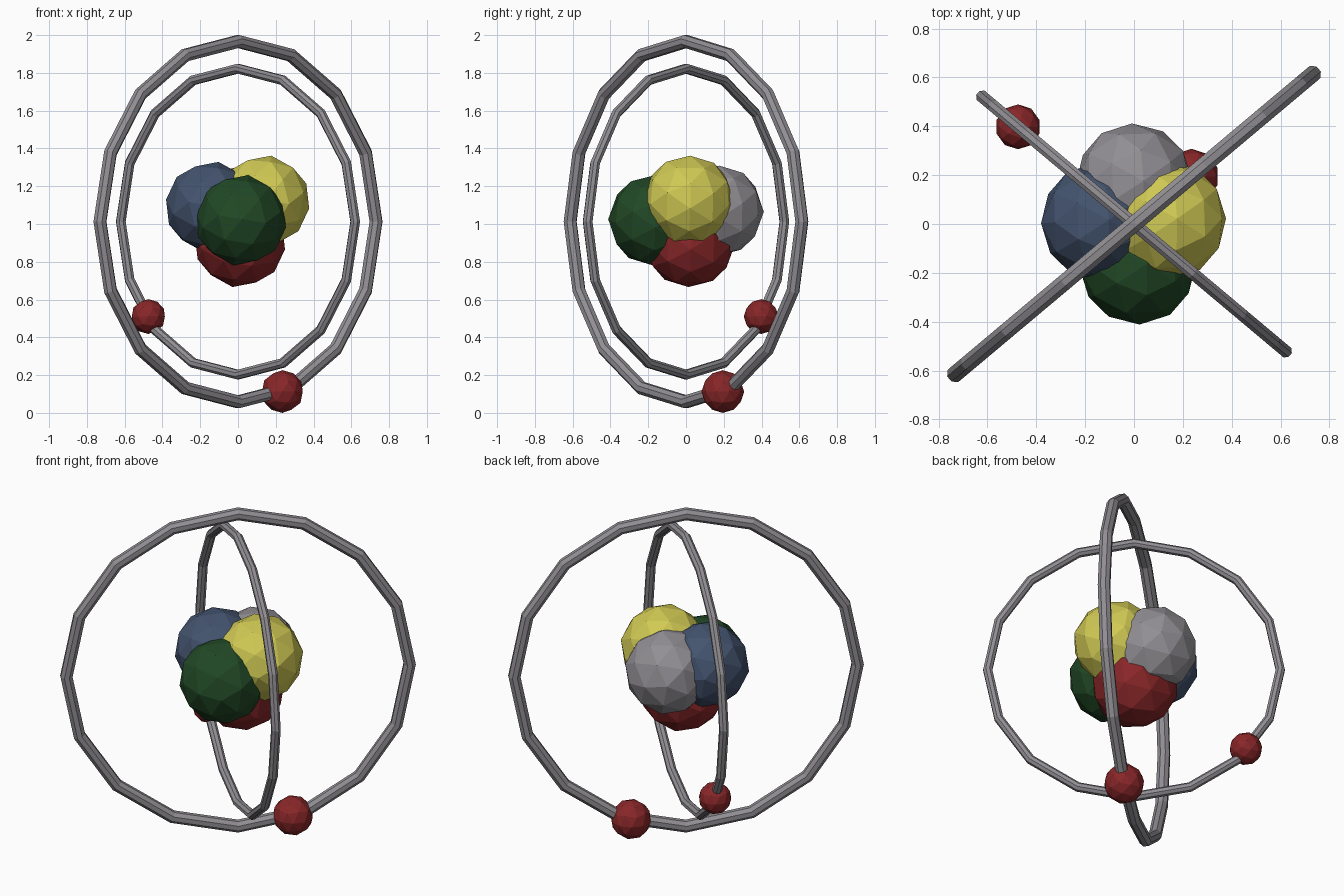
import bpy, bmesh, math
from mathutils import Vector, Matrix, Euler

if "Cube" in bpy.data.objects:
    bpy.data.objects.remove(bpy.data.objects["Cube"])


def material(name, rgb):
    # sRGB 0-255 to linear
    lin = [((c / 255 + 0.055) / 1.055) ** 2.4 for c in rgb]
    m = bpy.data.materials.new(name)
    m.diffuse_color = (*lin, 1)
    m.use_nodes = True
    m.node_tree.nodes["Principled BSDF"].inputs["Base Color"].default_value = m.diffuse_color
    return m


GREY = material("grey", (146, 143, 148))
RED = material("red", (136, 38, 40))
YELLOW = material("yellow", (208, 201, 84))
BLUE = material("slate_blue", (67, 83, 110))
GREEN = material("dark_green", (33, 72, 37))

CENTRE = Vector((0, 0, 1.0125))


def finish(bm, name, mat):
    bmesh.ops.recalc_face_normals(bm, faces=bm.faces)
    me = bpy.data.meshes.new(name)
    bm.to_mesh(me)
    bm.free()
    me.materials.append(mat)
    ob = bpy.data.objects.new(name, me)
    bpy.context.collection.objects.link(ob)
    return ob


def ball(name, loc, r, mat, rot=(0, 0, 0)):
    bm = bmesh.new()
    bmesh.ops.create_icosphere(bm, subdivisions=2, radius=r)
    bm.transform(Matrix.Translation(loc) @ Euler(rot).to_matrix().to_4x4())
    return finish(bm, name, mat)


def ring(name, R, r, turn, mat, n=16, sides=8):
    # upright ring, turned about z, with an octagonal tube
    bm = bmesh.new()
    loops = []
    for i in range(n):
        a = 2 * math.pi * i / n
        loop = []
        for j in range(sides):
            b = 2 * math.pi * (j + 0.5) / sides
            d = R + r * math.cos(b)
            loop.append(bm.verts.new((d * math.sin(a), r * math.sin(b), d * math.cos(a))))
        loops.append(loop)
    for i in range(n):
        p, q = loops[i], loops[(i + 1) % n]
        for j in range(sides):
            k = (j + 1) % sides
            bm.faces.new((p[j], p[k], q[k], q[j]))
    bm.transform(Matrix.Translation(CENTRE) @ Matrix.Rotation(math.radians(turn), 4, 'Z'))
    return finish(bm, name, mat)


# orbit rings
ring("outer_orbit", 0.954, 0.036, 40, GREY)
ring("inner_orbit", 0.810, 0.027, -40, GREY)

# orbiting balls
ball("outer_electron", (0.235, 0.195, 0.113), 0.113, RED)
ball("inner_electron", (-0.475, 0.398, 0.51), 0.092, RED)

# clustered nucleus
tilt = math.radians(31.7)
ball("nucleus_front", (0.015, -0.17, 1.02), 0.242, GREEN, (tilt, 0, 0.3))
ball("nucleus_back", (0.0, 0.17, 1.07), 0.242, GREY, (tilt, 0, 0.3))
ball("nucleus_right", (0.137, 0.015, 1.122), 0.243, YELLOW, (tilt, 0, 0.3))
ball("nucleus_left", (-0.142, 0.01, 1.09), 0.242, BLUE, (tilt, 0, 0.3))
ball("nucleus_bottom", (0.01, 0.02, 0.905), 0.242, RED, (tilt, 0, 0.3))
